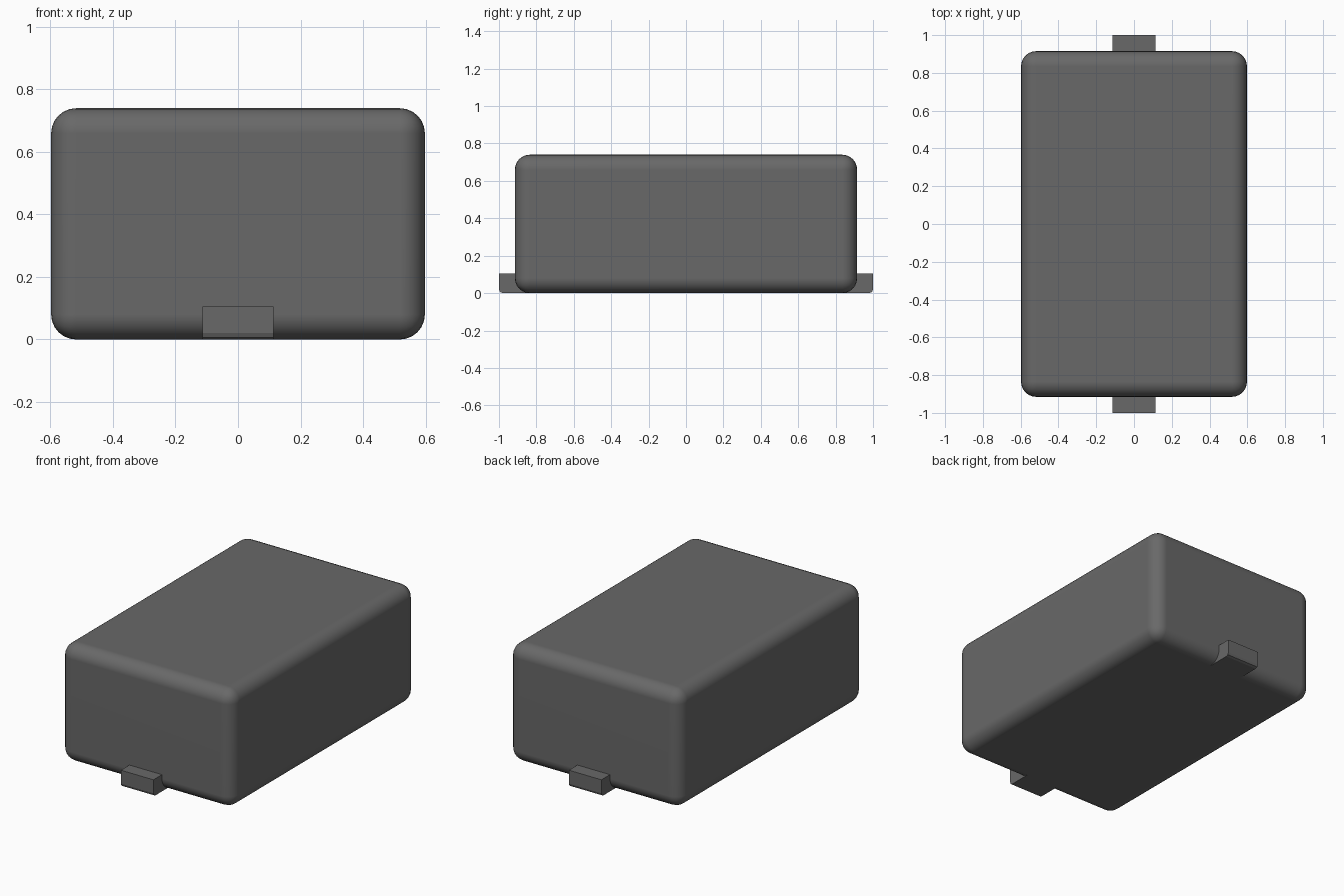
import bpy, bmesh

if "Cube" in bpy.data.objects:
    bpy.data.objects.remove(bpy.data.objects["Cube"])

mat = bpy.data.materials.new("dark grey")
mat.diffuse_color = (0.14, 0.14, 0.14, 1)
mat.use_nodes = True
mat.node_tree.nodes["Principled BSDF"].inputs["Base Color"].default_value = mat.diffuse_color


def box(name, lo, hi):
    """Axis-aligned box between two corners."""
    bm = bmesh.new()
    bmesh.ops.create_cube(bm, size=1)
    for v in bm.verts:
        v.co = [lo[i] + (v.co[i] + 0.5) * (hi[i] - lo[i]) for i in range(3)]
    me = bpy.data.meshes.new(name)
    me.materials.append(mat)
    ob = bpy.data.objects.new(name, me)
    bpy.context.collection.objects.link(ob)
    return ob, bm


def finish(ob, bm):
    bmesh.ops.recalc_face_normals(bm, faces=bm.faces)
    bm.to_mesh(ob.data)
    bm.free()


# rounded main body
body, bm = box("body", (-0.598, -0.915, 0), (0.598, 0.915, 0.74))
bmesh.ops.bevel(bm, geom=bm.edges[:], offset=0.08, segments=6,
                profile=0.5, affect='EDGES')
for f in bm.faces:
    f.smooth = True
finish(body, bm)
mod = body.modifiers.new("weighted normals", 'WEIGHTED_NORMAL')
mod.keep_sharp = True

# small terminal tabs at each end, with a softened lower outer edge
for name, s in (("front_tab", -1), ("back_tab", 1)):
    y0, y1 = sorted((s * 0.83, s * 1.0))
    tab, bm = box(name, (-0.113, y0, 0), (0.113, y1, 0.105))
    low = [e for e in bm.edges
           if all(abs(v.co.y) > 0.95 and v.co.z < 0.01 for v in e.verts)]
    bmesh.ops.bevel(bm, geom=low, offset=0.02, segments=2,
                    profile=0.5, affect='EDGES')
    finish(tab, bm)
